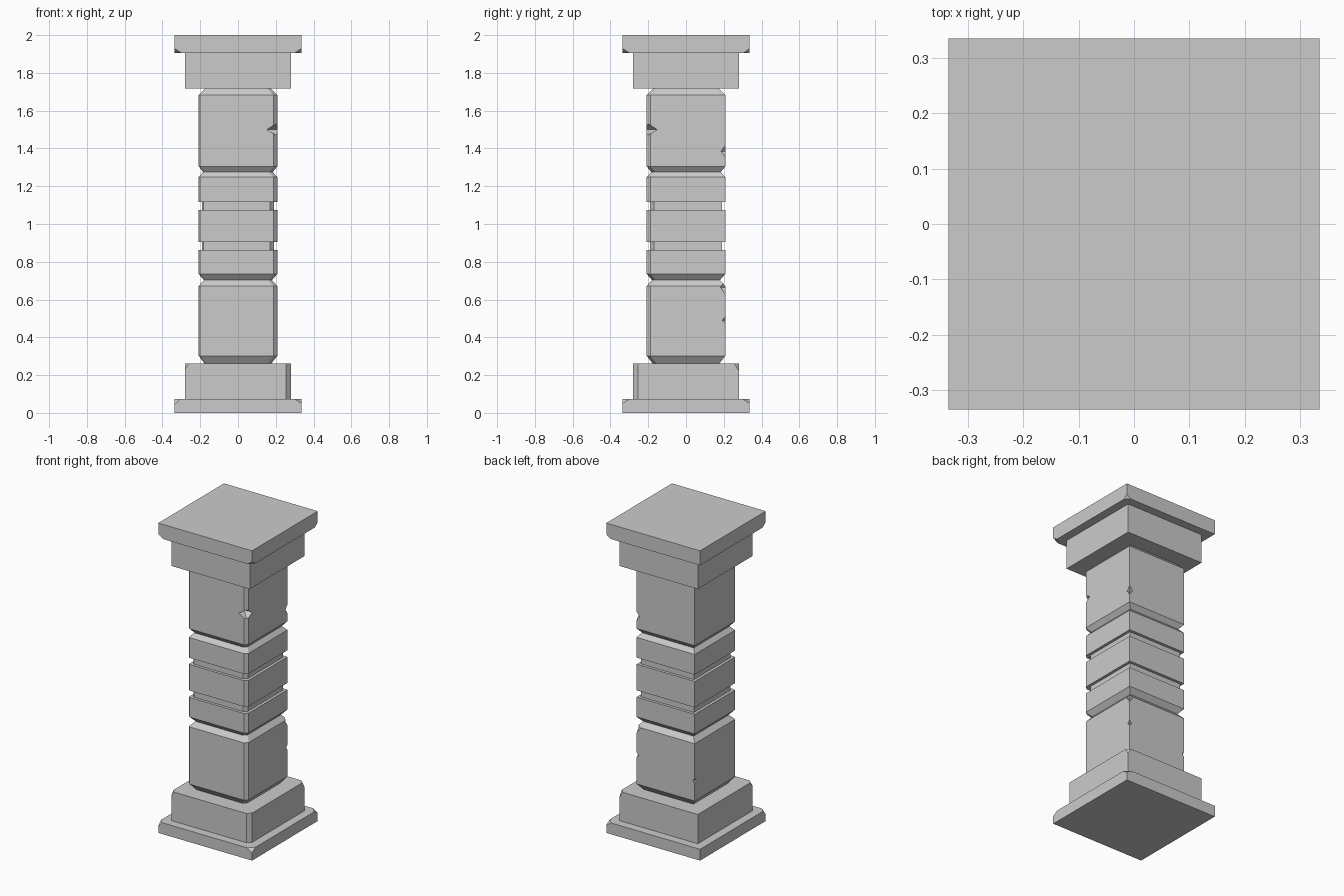
import bpy, bmesh
from mathutils import Vector

if "Cube" in bpy.data.objects:
    bpy.data.objects.remove(bpy.data.objects["Cube"])


def finish(name, bm):
    bmesh.ops.recalc_face_normals(bm, faces=bm.faces)
    me = bpy.data.meshes.new(name)
    bm.to_mesh(me)
    bm.free()
    ob = bpy.data.objects.new(name, me)
    bpy.context.collection.objects.link(ob)
    return ob


def block(name, half, z0, z1, chips=()):
    """Square block; each chip slices a corner: (sx, sy, sz, side inset, height inset)."""
    bm = bmesh.new()
    bmesh.ops.create_cube(bm, size=1)
    for v in bm.verts:
        v.co = (v.co.x * 2 * half, v.co.y * 2 * half, z1 if v.co.z > 0 else z0)
    for sx, sy, sz, a, b in chips:
        co = Vector((sx * (half - a), sy * half, z1 if sz > 0 else z0))
        no = Vector((sx / a, sy / a, sz / b)).normalized()
        bmesh.ops.bisect_plane(bm, geom=bm.verts[:] + bm.edges[:] + bm.faces[:],
                               plane_co=co, plane_no=no, clear_outer=True)
        bmesh.ops.holes_fill(bm, edges=[e for e in bm.edges if e.is_boundary], sides=0)
    return finish(name, bm)


# Base and capital, with broken corners
block("base_slab", 0.335, 0.0, 0.073,
      [(1, -1, 1, 0.035, 0.022), (-1, -1, 1, 0.027, 0.03), (1, 1, 1, 0.035, 0.022)])
block("plinth", 0.28, 0.073, 0.262,
      [(1, -1, 0, 0.025, 1), (1, 1, 1, 0.025, 0.04), (-1, -1, 1, 0.02, 0.03)])
block("capital_block", 0.28, 1.717, 1.906)
block("top_slab", 0.335, 1.906, 2.0,
      [(1, -1, -1, 0.035, 0.022), (-1, -1, -1, 0.035, 0.022), (1, 1, -1, 0.03, 0.022)])

# Shaft: square rings following a grooved profile (half width, z)
profile = [(0.177, 0.262), (0.208, 0.302), (0.208, 0.672), (0.18, 0.703), (0.208, 0.735),
           (0.208, 0.862), (0.19, 0.862), (0.19, 0.906), (0.208, 0.906),
           (0.208, 1.074), (0.19, 1.074), (0.19, 1.117), (0.208, 1.117),
           (0.208, 1.248), (0.184, 1.275), (0.208, 1.305), (0.208, 1.682), (0.175, 1.717)]
bm = bmesh.new()
rings = []
for h, z in profile:
    c, d = 0.02, 0.007  # worn front edges
    pts = [(-h, -h + d), (-h + d, -h), (h - c, -h), (h, -h + c), (h, h), (-h, h)]
    rings.append([bm.verts.new((x, y, z)) for x, y in pts])
for lo, hi in zip(rings, rings[1:]):
    for i in range(len(lo)):
        j = (i + 1) % len(lo)
        bm.faces.new((lo[i], lo[j], hi[j], hi[i]))
bm.faces.new(rings[0])
bm.faces.new(rings[-1])
shaft = finish("shaft", bm)

# Small nicks along the shaft edges: (sx, sy, z, width, height)
nicks = [(1, -1, 1.5, 0.055, 0.035), (1, 1, 1.385, 0.022, 0.03), (1, 1, 0.665, 0.025, 0.035),
         (1, 1, 0.49, 0.016, 0.018), (-1, 1, 0.43, 0.014, 0.018)]
bm = bmesh.new()
for sx, sy, z, w, h in nicks:
    ring = [bm.verts.new((sx * 0.208 + dx * w, sy * 0.208 + dy * w, z))
            for dx, dy in ((1, 1), (-1, 1), (-1, -1), (1, -1))]
    for tip_z in (z - h, z + h):
        tip = bm.verts.new((sx * 0.208, sy * 0.208, tip_z))
        for i in range(4):
            bm.faces.new((ring[i], ring[(i + 1) % 4], tip))
# Orient each nick outward before cutting
cutter = finish("nick_cutter", bm)
cutter.hide_render = True
mod = shaft.modifiers.new("nicks", 'BOOLEAN')
mod.operation = 'DIFFERENCE'
mod.solver = 'EXACT'
mod.object = cutter
bpy.context.view_layer.objects.active = shaft
bpy.ops.object.modifier_apply(modifier=mod.name)
bpy.data.objects.remove(cutter)
